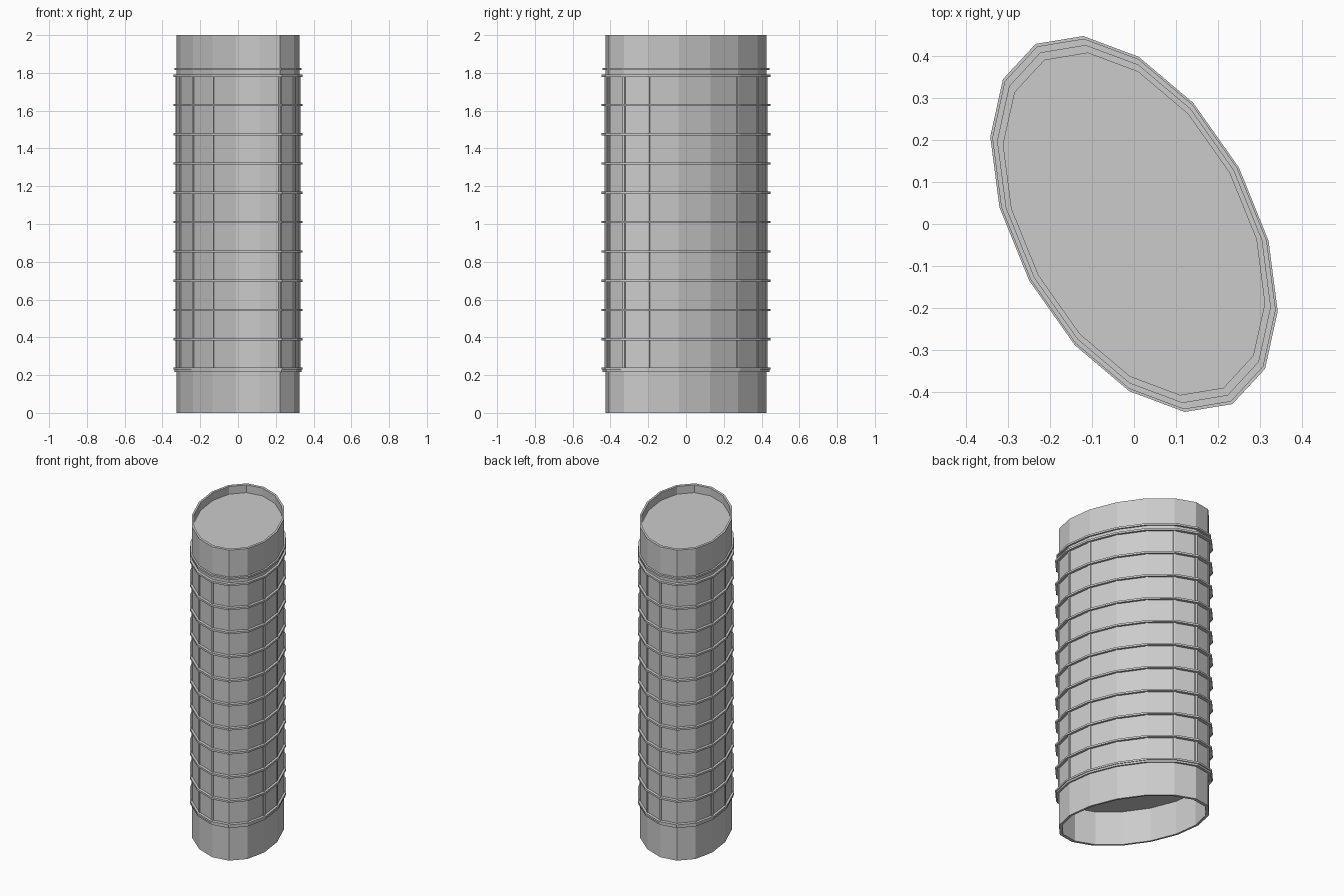
import bpy, bmesh, math
from mathutils import Vector

if "Cube" in bpy.data.objects:
    bpy.data.objects.remove(bpy.data.objects["Cube"])

N = 16
A = Vector((-0.115, 0.426, 0))   # conjugate radii of the slanted oval
B = Vector((0.305, -0.038, 0))


def oval(scale, z):
    pts = []
    for i in range(N):
        t = 2 * math.pi * i / N
        pts.append((A * math.cos(t) + B * math.sin(t)) * scale + Vector((0, 0, z)))
    return pts


def finish(bm, name):
    bmesh.ops.recalc_face_normals(bm, faces=bm.faces)
    me = bpy.data.meshes.new(name)
    bm.to_mesh(me)
    bm.free()
    ob = bpy.data.objects.new(name, me)
    bpy.context.collection.objects.link(ob)
    return ob


def add_ring(bm, outer, inner, z0, z1):
    loops = [[bm.verts.new(p) for p in oval(s, z)]
             for s, z in ((outer, z0), (outer, z1), (inner, z1), (inner, z0))]
    for k in range(4):
        a, b = loops[k], loops[(k + 1) % 4]
        for i in range(N):
            j = (i + 1) % N
            bm.faces.new((a[i], a[j], b[j], b[i]))


def add_prism(bm, section, z0, z1):
    lo = [bm.verts.new((p.x, p.y, z0)) for p in section]
    hi = [bm.verts.new((p.x, p.y, z1)) for p in section]
    n = len(section)
    bm.faces.new(lo)
    bm.faces.new(hi)
    for i in range(n):
        j = (i + 1) % n
        bm.faces.new((lo[i], lo[j], hi[j], hi[i]))


# Outer tube
bm = bmesh.new()
add_ring(bm, 1.0, 0.955, 0, 2)
finish(bm, "tube_wall")

# Recessed end discs
for name, z in (("bottom_disc", 0.22), ("top_disc", 1.95)):
    bm = bmesh.new()
    bm.faces.new([bm.verts.new(p) for p in oval(0.957, z)])
    finish(bm, name)

# Evenly spaced hoops
bm = bmesh.new()
for i in range(11):
    z = 0.235 + 0.155 * i
    add_ring(bm, 1.05, 0.99, z - 0.006, z + 0.006)
finish(bm, "hoops")

# Collars closing the ribbed section
bm = bmesh.new()
add_ring(bm, 1.035, 0.99, 0.217, 0.231)
add_ring(bm, 1.035, 0.99, 1.815, 1.827)
finish(bm, "end_collars")

# Thin upright strips on the corners of the ribbed section
bm = bmesh.new()
pts = oval(1.0, 0)
for i in range(N):
    p = pts[i]
    a = p + (pts[i - 1] - p).normalized() * 0.008
    b = p + (pts[(i + 1) % N] - p).normalized() * 0.008
    add_prism(bm, [a * 0.99, a * 1.015, p * 1.015, b * 1.015, b * 0.99], 0.235, 1.785)
finish(bm, "upright_strips")
